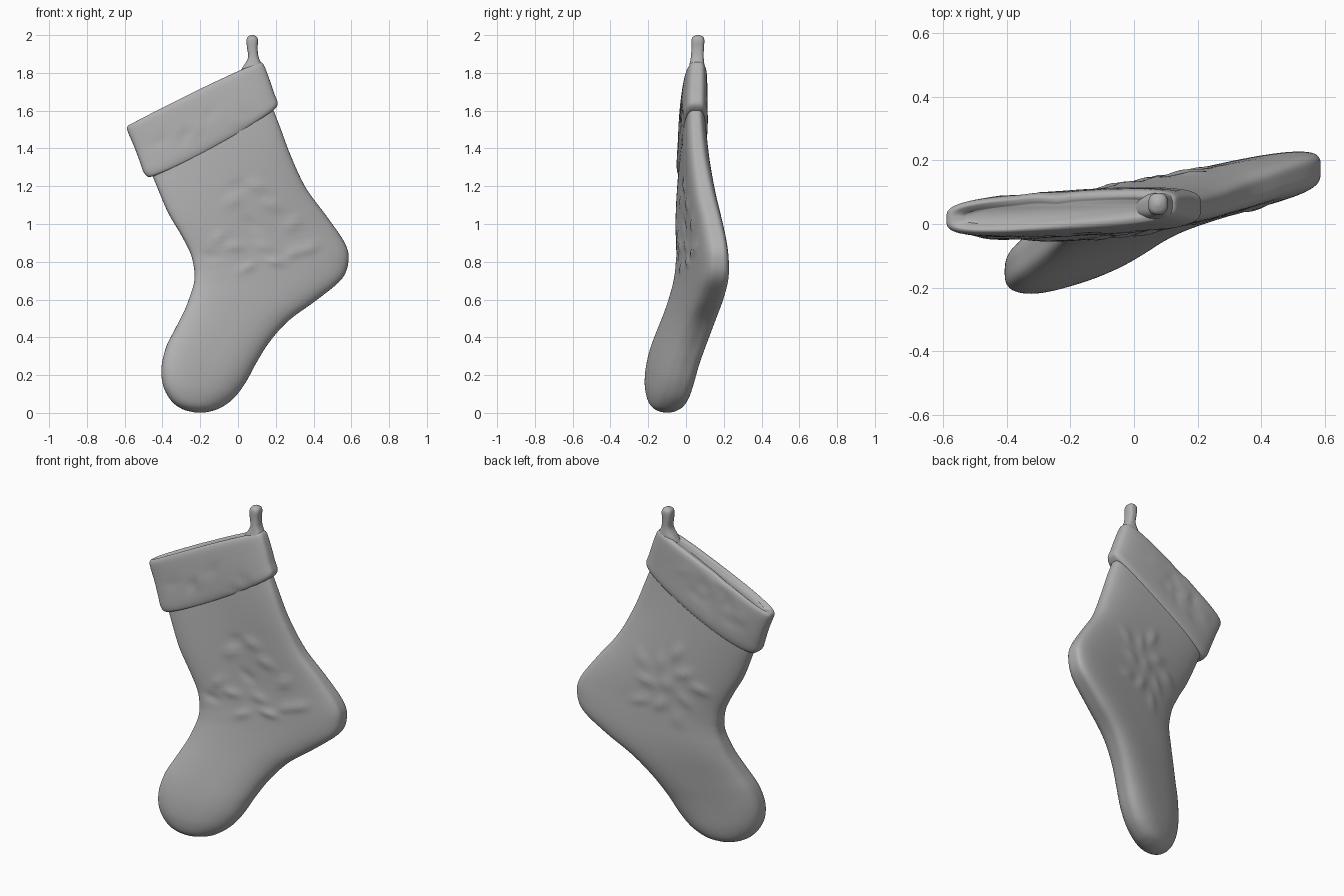
import bpy, bmesh, math, random

if "Cube" in bpy.data.objects:
    bpy.data.objects.remove(bpy.data.objects["Cube"])

random.seed(4)
RING = 112

cloth = bpy.data.materials.new("grey_cloth")
cloth.diffuse_color = (.44, .44, .44, 1)
cloth.use_nodes = True
cloth.node_tree.nodes["Principled BSDF"].inputs["Base Color"].default_value = cloth.diffuse_color


def lerp_table(table, z):
    for a, b in zip(table, table[1:]):
        if z <= b[0]:
            t = max(0, (z - a[0]) / (b[0] - a[0]))
            return [p + (q - p) * t for p, q in zip(a, b)]
    return table[-1]


# twist of the flat stocking: height, depth at x = 0, slope of depth along x
TWIST = [(0, -.04, .30), (.2, -.033, .30), (.4, .005, .32), (.6, .035, .25), (.8, .048, .215),
         (1, .055, .19), (1.2, .053, .125), (1.4, .046, .06), (1.6, .043, .04), (2, .062, .04)]


def mid_depth(x, z):
    # averaged for a smooth bend
    s = 0
    for dz in (-.08, -.04, 0, .04, .08):
        _, y0, slope = lerp_table(TWIST, z + dz)
        s += y0 + slope * x
    return s / 5


def spline(rows, steps):
    out = []
    for i in range(len(rows) - 1):
        p0, p1 = rows[max(i - 1, 0)], rows[i]
        p2, p3 = rows[i + 1], rows[min(i + 2, len(rows) - 1)]
        for k in range(steps):
            t = k / steps
            out.append([.5 * (2 * b + (c - a) * t + (2 * a - 5 * b + 4 * c - d) * t * t
                              + (3 * b - a - 3 * c + d) * t ** 3)
                        for a, b, c, d in zip(p0, p1, p2, p3)])
    out.append(list(rows[-1]))
    return out


def loft(name, rows, steps, bumps=(), arch=(0, 0)):
    """rows: left x, left z, right x, right z, half thickness, squareness"""
    bm = bmesh.new()
    rings = []
    sections = spline(rows, steps)
    for k, (lx, lz, rx, rz, ht, n) in enumerate(sections):
        ring = []
        bow = arch[0] + (arch[1] - arch[0]) * k / len(sections)
        for i in range(RING):
            a = 2 * math.pi * (i + .5) / RING
            c, s = math.cos(a), math.sin(a)
            r = (abs(c) ** n + abs(s) ** n) ** (-1 / n)
            u, v = c * r, s * r
            x = (lx + rx) / 2 + u * (rx - lx) / 2
            z = (lz + rz) / 2 + u * (rz - lz) / 2 + bow * (1 - u * u)
            relief = 0
            for side, bx, bz, ca, sa, la, lb, amp in bumps:
                if side * v > 0:
                    p, q = x - bx, z - bz
                    e = ((p * ca + q * sa) / la) ** 2 + ((q * ca - p * sa) / lb) ** 2
                    if e < 8:
                        relief += side * amp * math.exp(-e) * min(1, abs(v) * 1.2)
            y = mid_depth(x, z) + v * ht * (1 - .08 * u * u) + relief
            ring.append(bm.verts.new((x, y, z)))
        rings.append(ring)
    for r0, r1 in zip(rings, rings[1:]):
        for i in range(RING):
            j = (i + 1) % RING
            bm.faces.new((r0[i], r0[j], r1[j], r1[i]))
    bm.faces.new(rings[0])
    bm.faces.new(rings[-1])
    bmesh.ops.recalc_face_normals(bm, faces=bm.faces)
    me = bpy.data.meshes.new(name)
    bm.to_mesh(me)
    bm.free()
    me.materials.append(cloth)
    ob = bpy.data.objects.new(name, me)
    bpy.context.collection.objects.link(ob)
    bpy.ops.object.select_all(action='DESELECT')
    ob.select_set(True)
    bpy.context.view_layer.objects.active = ob
    bpy.ops.object.shade_smooth_by_angle(angle=math.radians(50))
    return ob


def bump(side, x, z, ang, la, lb, amp):
    return (side, x, z, math.cos(ang), math.sin(ang), la, lb, amp)


# embroidered relief: leafy sprigs on the front, a flower on the back
relief = []
for x, z in ((.1, 1.2), (-.03, 1.12), (.18, 1.1), (.07, 1.0), (.29, 1.0), (-.14, .83), (-.02, .88),
             (.05, .77), (.2, .8), (.3, .85), (.38, .87), (.14, .88), (.0, 1.2), (-.1, .93)):
    relief.append(bump(-1, x, z, random.uniform(-.6, .9), .045, .022, random.choice((.011, .009, -.008))))
for i in range(10):
    a = i * math.tau / 10
    d = .12 + .07 * (i % 2)
    relief.append(bump(1, .03 + d * math.cos(a), .97 + d * 1.1 * math.sin(a), a + .3, .05, .024,
                       random.choice((.011, .008))))
relief.append(bump(1, .03, .97, 0, .04, .04, .009))

# leg, heel and foot as one soft body
loft("stocking_body", [
    (-.47, 1.30, .165, 1.66, .058, 3.5),
    (-.43, 1.20, .22, 1.52, .066, 3.5),
    (-.37, 1.06, .28, 1.36, .073, 3.5),
    (-.30, .94, .36, 1.19, .077, 3.8),
    (-.25, .84, .47, 1.04, .078, 4),
    (-.232, .76, .565, .90, .080, 4.2),
    (-.23, .72, .585, .81, .083, 4.2),
    (-.235, .68, .55, .71, .086, 4.2),
    (-.25, .63, .42, .60, .090, 4),
    (-.28, .55, .27, .49, .094, 3.8),
    (-.33, .45, .17, .38, .098, 3.5),
    (-.38, .35, .10, .27, .102, 3.2),
    (-.405, .24, .04, .16, .103, 3),
    (-.395, .14, -.02, .08, .098, 2.7),
    (-.35, .06, -.09, .028, .080, 2.4),
    (-.29, .018, -.15, .007, .047, 2.1),
    (-.23, .003, -.19, .001, .012, 2)], 6, relief)

# folded cuff with soft hem, rounded rim and a shallow top
dimples = [bump(random.choice((-1, 1)), random.uniform(-.45, .1), random.uniform(1.42, 1.7),
                random.uniform(0, 3), .05, .025, random.choice((-.004, .003))) for _ in range(24)]
loft("folded_cuff", [
    (-.44, 1.255, .17, 1.59, .055, 4),
    (-.475, 1.25, .195, 1.608, .066, 4),
    (-.50, 1.275, .21, 1.64, .072, 4),
    (-.52, 1.33, .192, 1.69, .072, 4),
    (-.55, 1.41, .165, 1.77, .069, 4),
    (-.582, 1.485, .140, 1.835, .065, 4),
    (-.588, 1.51, .125, 1.855, .059, 3.8),
    (-.575, 1.525, .11, 1.855, .050, 3.5),
    (-.55, 1.527, .085, 1.845, .038, 3.5),
    (-.53, 1.525, .07, 1.83, .028, 3.5)], 5, dimples, (-.025, .018))

# hanging loop at the corner of the cuff
loft("hanging_loop", [
    (.0, 1.79, .15, 1.78, .045, 2.5),
    (.025, 1.83, .137, 1.825, .042, 2.8),
    (.053, 1.88, .110, 1.88, .034, 3),
    (.048, 1.93, .104, 1.93, .033, 3),
    (.045, 1.97, .106, 1.97, .034, 3),
    (.051, 1.99, .100, 1.99, .028, 2.5),
    (.068, 2.0, .083, 2.0, .008, 2)], 4)
